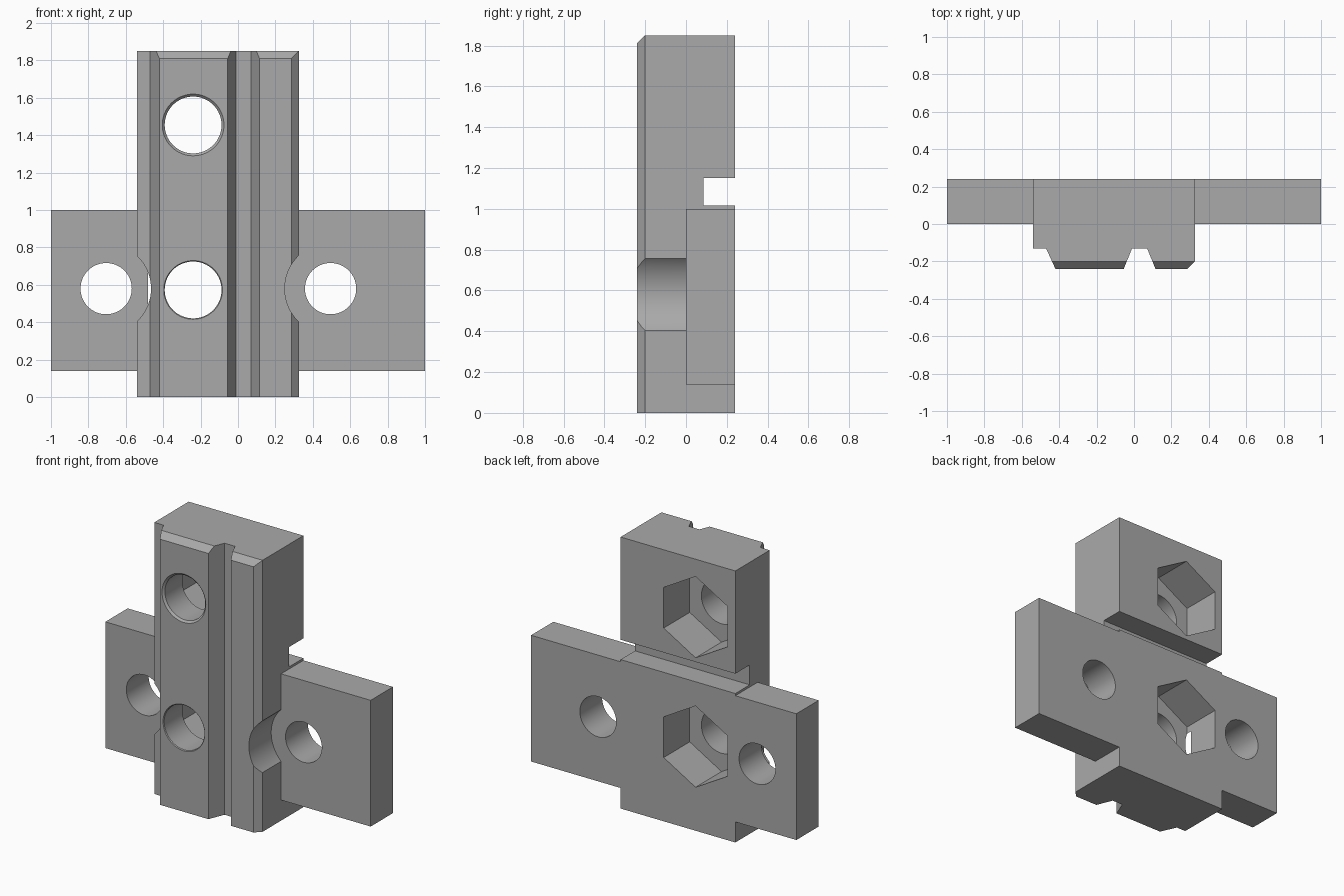
import bpy
import bmesh
from math import pi, cos, sin
from mathutils import Vector

cube = bpy.data.objects.get("Cube")
if cube:
    bpy.data.objects.remove(cube, do_unlink=True)

grey = bpy.data.materials.new("plain grey")
grey.use_nodes = True
COLOUR = (0.4, 0.4, 0.4, 1)
grey.diffuse_color = COLOUR
grey.node_tree.nodes["Principled BSDF"].inputs["Base Color"].default_value = COLOUR


def loft(name, start, end):
    """Closed solid between two matching rings of points."""
    bm = bmesh.new()
    a = [bm.verts.new(p) for p in start]
    b = [bm.verts.new(p) for p in end]
    bm.faces.new(a)
    bm.faces.new(b)
    for i in range(len(a)):
        j = (i + 1) % len(a)
        bm.faces.new((a[i], a[j], b[j], b[i]))
    bmesh.ops.recalc_face_normals(bm, faces=bm.faces)
    mesh = bpy.data.meshes.new(name)
    bm.to_mesh(mesh)
    bm.free()
    mesh.materials.append(grey)
    obj = bpy.data.objects.new(name, mesh)
    bpy.context.collection.objects.link(obj)
    return obj


def box(name, lo, hi):
    ring = [(lo[0], lo[1]), (hi[0], lo[1]), (hi[0], hi[1]), (lo[0], hi[1])]
    return loft(name, [(x, y, lo[2]) for x, y in ring], [(x, y, hi[2]) for x, y in ring])


def bore(name, x, z, y0, y1, r0, r1=None, sides=64):
    """Round, conical or many-sided solid running along y, with a corner on top."""
    def ring(y, r):
        turn = [2 * pi * i / sides for i in range(sides)]
        return [(x + r * sin(t), y, z + r * cos(t)) for t in turn]
    return loft(name, ring(y0, r0), ring(y1, r0 if r1 is None else r1))


def combine(target, other, operation):
    mod = target.modifiers.new(operation, 'BOOLEAN')
    mod.operation = operation
    mod.solver = 'EXACT'
    mod.object = other
    bpy.context.view_layer.objects.active = target
    bpy.ops.object.modifier_apply(modifier=mod.name)
    bpy.data.objects.remove(other, do_unlink=True)


BACK, FRONT, STEP = 0.24, -0.24, -0.13
LEFT, RIGHT, TOP = 0.325, -0.54, 1.85

# Upright rail body: grooved profile with a bevelled edge
profile = [(RIGHT, BACK), (RIGHT, STEP), (-0.47, STEP), (-0.42, FRONT),
           (-0.055, FRONT), (-0.01, STEP), (0.07, STEP), (0.115, FRONT),
           (0.285, FRONT), (LEFT, -0.2), (LEFT, BACK)]
body = loft("rail_bracket", [(x, y, 0) for x, y in profile], [(x, y, TOP) for x, y in profile])

# Bevel along the top front edge
wedge = [(-0.2, TOP), (-0.3, TOP - 0.1), (-0.3, TOP + 0.1), (-0.2, TOP + 0.1)]
combine(body, loft("top_bevel", [(-1, y, z) for y, z in wedge],
                   [(1, y, z) for y, z in wedge]), 'DIFFERENCE')

# Screw head clearance in the body sides
EARS = ((-0.705, 0.24), (0.495, 0.245))
for x, r in EARS:
    combine(body, bore("clearance", x, 0.58, -0.5, 0, r), 'DIFFERENCE')

# Cross plate forming the two mounting ears
combine(body, box("cross_plate", (-1, 0, 0.14), (1, BACK, 1)), 'UNION')
for x, r in EARS:
    combine(body, bore("ear_hole", x, 0.58, -0.1, 0.5, 0.137), 'DIFFERENCE')

# Slot across the back
combine(body, box("slot", (-1.2, 0.085, 1.015), (1.2, 0.5, 1.15)), 'DIFFERENCE')

# Bolt holes with a countersunk rim and hexagonal nut pockets behind
for z, rim in ((1.455, 0.165), (0.573, 0.157)):
    x = -0.24
    combine(body, bore("bolt_hole", x, z, -0.5, 0.1, 0.152), 'DIFFERENCE')
    depth = rim - 0.152
    combine(body, bore("rim", x, z, FRONT - depth, FRONT + depth, rim + depth, 0.152), 'DIFFERENCE')
    combine(body, bore("nut_pocket", x, z, -0.04, 0.5, 0.277, sides=6), 'DIFFERENCE')

bpy.ops.object.select_all(action='DESELECT')
body.select_set(True)
bpy.context.view_layer.objects.active = body
bpy.ops.object.shade_smooth_by_angle(angle=pi / 9)
